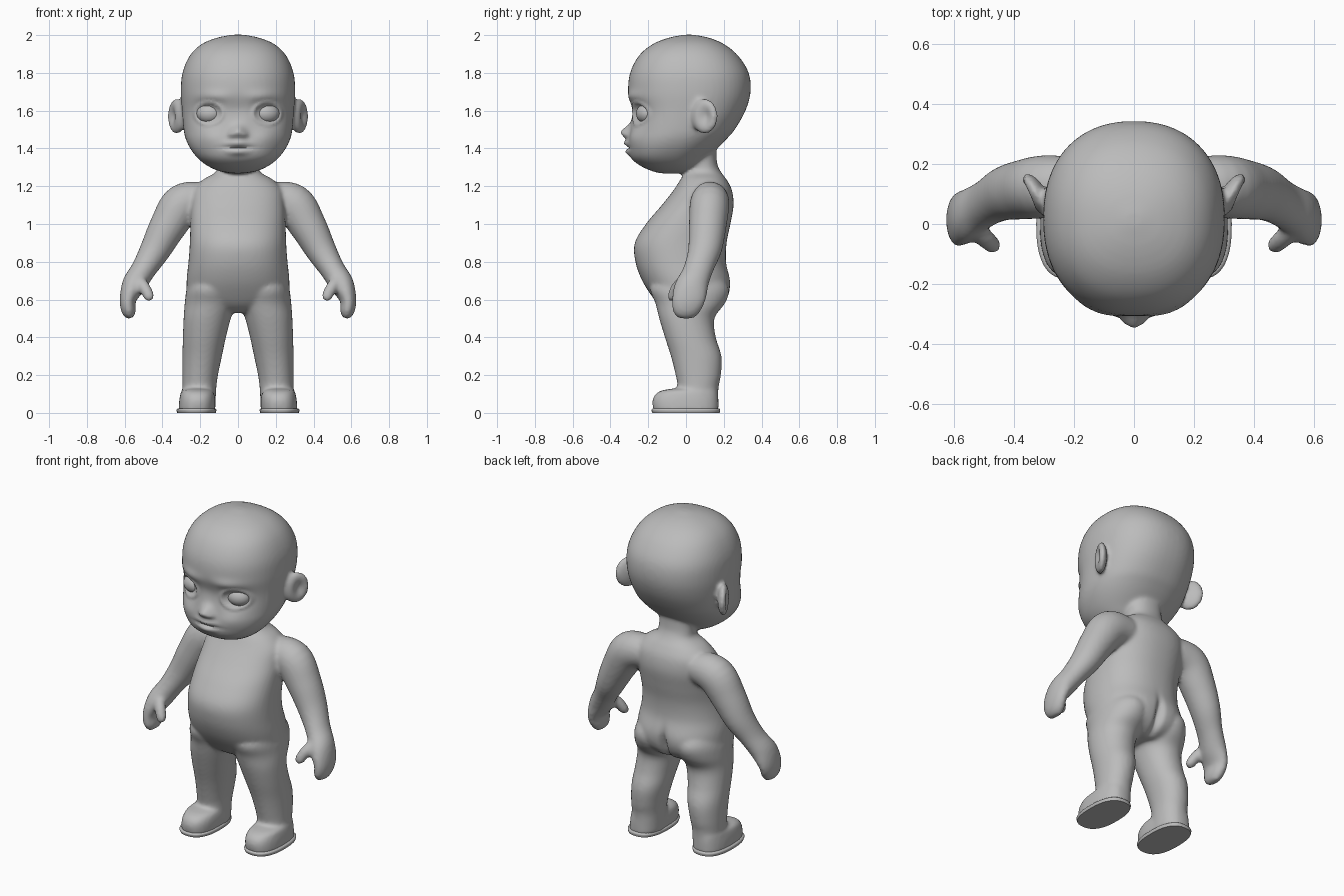
import bpy, bmesh, math
from mathutils import Vector, Matrix

if "Cube" in bpy.data.objects:
    bpy.data.objects.remove(bpy.data.objects["Cube"])

skin = bpy.data.materials.new("light grey")
skin.diffuse_color = (0.5, 0.5, 0.5, 1)
skin.use_nodes = True
skin.node_tree.nodes["Principled BSDF"].inputs["Base Color"].default_value = skin.diffuse_color


def spline(rows, steps=5):
    """Catmull-Rom interpolation of whole parameter rows."""
    out = []
    for i in range(len(rows) - 1):
        p0, p1 = rows[max(i - 1, 0)], rows[i]
        p2, p3 = rows[i + 1], rows[min(i + 2, len(rows) - 1)]
        for s in range(steps):
            t = s / steps
            out.append([0.5 * (2 * b + (c - a) * t + (2 * a - 5 * b + 4 * c - d) * t * t
                               + (3 * b - a - 3 * c + d) * t ** 3)
                        for a, b, c, d in zip(p0, p1, p2, p3)])
    return out + [list(rows[-1])]


def skin_rings(bm, rings):
    loops = [[bm.verts.new(p) for p in r] for r in rings]
    n = len(loops[0])
    faces = [bm.faces.new(loops[0]), bm.faces.new(loops[-1])]
    for a, b in zip(loops, loops[1:]):
        for i in range(n):
            j = (i + 1) % n
            faces.append(bm.faces.new((a[i], a[j], b[j], b[i])))
    bmesh.ops.recalc_face_normals(bm, faces=faces)


def super_pt(a, power):
    c, s = math.cos(a), math.sin(a)
    return (math.copysign(abs(c) ** (2 / power), c), math.copysign(abs(s) ** (2 / power), s))


def loft(bm, rows, power=2.0, side=1, n=40, steps=5):
    """Horizontal sections: z, x min, x max, y min, y max."""
    rings = []
    for z, x0, x1, y0, y1 in spline(rows, steps):
        ring = []
        for i in range(n):
            c, s = super_pt(2 * math.pi * i / n, power)
            ring.append((side * ((x0 + x1) / 2 + c * (x1 - x0) / 2),
                         (y0 + y1) / 2 + s * (y1 - y0) / 2, z))
        rings.append(ring)
    skin_rings(bm, rings)


def limb(bm, rows, side=1, n=24):
    """Tube along x, y, z with a radius in the xz plane and one along y."""
    pts = spline(rows)
    rings = []
    for k, (x, y, z, ru, rv) in enumerate(pts):
        a, b = pts[max(k - 1, 0)], pts[min(k + 1, len(pts) - 1)]
        t = Vector((b[0] - a[0], 0, b[2] - a[2])).normalized()
        u = Vector((-t.z, 0, t.x))
        ring = []
        for i in range(n):
            ang = 2 * math.pi * i / n
            p = Vector((x, y, z)) + u * ru * math.cos(ang) + Vector((0, rv * math.sin(ang), 0))
            ring.append((side * p.x, p.y, p.z))
        rings.append(ring)
    skin_rings(bm, rings)


def ellipsoid(bm, loc, radii, turn=0.0):
    m = Matrix.Translation(loc) @ Matrix.Rotation(turn, 4, 'Z') @ Matrix.Diagonal((*radii, 1))
    bmesh.ops.create_uvsphere(bm, u_segments=32, v_segments=20, radius=1, matrix=m)


def make_object(name, mesh):
    ob = bpy.data.objects.new(name, mesh)
    bpy.context.collection.objects.link(ob)
    mesh.materials.clear()
    mesh.materials.append(skin)
    return ob


def from_bmesh(name, bm):
    mesh = bpy.data.meshes.new(name)
    bm.to_mesh(mesh)
    bm.free()
    return make_object(name, mesh)


def smooth(ob, angle):
    bpy.ops.object.select_all(action='DESELECT')
    ob.select_set(True)
    bpy.context.view_layer.objects.active = ob
    bpy.ops.object.shade_smooth_by_angle(angle=math.radians(angle))


bm = bmesh.new()
# Head
head = [(1.268, .03, -.13, -.03), (1.28, .10, -.18, .02), (1.31, .165, -.245, .07),
        (1.35, .215, -.292, .11), (1.40, .253, -.306, .165), (1.45, .277, -.303, .215),
        (1.50, .288, -.296, .258), (1.60, .297, -.296, .315), (1.70, .303, -.307, .342),
        (1.80, .294, -.296, .332), (1.89, .256, -.25, .277), (1.95, .196, -.18, .205),
        (1.985, .115, -.095, .125), (2.002, .03, -.01, .04)]
loft(bm, [(z, -w, w, a, b) for z, w, a, b in head], 2.25, n=56)
# Neck and torso
torso = [(.53, .09, -.08, .13), (.56, .20, -.13, .18), (.61, .265, -.175, .215),
         (.70, .272, -.232, .232), (.80, .262, -.268, .212), (.90, .255, -.271, .215),
         (1.0, .252, -.212, .235), (1.1, .248, -.128, .252), (1.18, .235, -.065, .243),
         (1.235, .185, -.03, .215), (1.275, .118, -.005, .185), (1.32, .108, .0, .165),
         (1.40, .11, -.02, .16)]
loft(bm, [(z, -w, w, a, b) for z, w, a, b in torso], 2.25, n=56)
leg = [(.74, .05, .23, -.15, .17), (.66, .02, .27, -.19, .215), (.58, .012, .282, -.162, .20),
       (.50, .038, .288, -.142, .15), (.40, .064, .292, -.112, .158), (.30, .085, .294, -.08, .188),
       (.20, .106, .294, -.055, .185), (.13, .115, .294, -.045, .172), (.02, .12, .295, -.06, .172)]
foot = [(.008, .122, .315, -.172, .172), (.06, .12, .312, -.178, .172), (.095, .124, .306, -.165, .17),
        (.118, .135, .298, -.13, .16), (.13, .17, .26, -.06, .10)]
sole = [(0, .118, .322, -.178, .178), (.016, .114, .326, -.183, .181), (.024, .122, .318, -.175, .174)]
arm = [(.17, .13, 1.13, .09, .09), (.29, .125, 1.105, .11, .105), (.37, .115, .99, .098, .10),
       (.44, .10, .86, .081, .09), (.50, .065, .76, .066, .082), (.55, .03, .68, .064, .09),
       (.583, .015, .60, .044, .09), (.577, .003, .535, .038, .072), (.565, 0, .503, .018, .04)]
thumb = [(.545, .0, .72, .03, .03), (.51, -.035, .68, .034, .036), (.482, -.06, .64, .031, .032),
         (.47, -.072, .61, .027, .027), (.466, -.076, .594, .013, .013)]
ear_dir = math.atan2(.85, .5)
for side in (1, -1):
    loft(bm, leg, 2.1, side)
    loft(bm, foot, 2.5, side)
    limb(bm, arm, side)
    limb(bm, thumb, side)
    turn = ear_dir if side > 0 else math.pi - ear_dir
    ellipsoid(bm, (side * .325, .098, 1.57), (.079, .034, .093), turn)

# Fuse all body parts into one smooth skin
rough = from_bmesh("rough_body", bm)
mod = rough.modifiers.new("fuse", 'REMESH')
mod.mode = 'VOXEL'
mod.voxel_size = 0.011
mod = rough.modifiers.new("soften", 'SMOOTH')
mod.factor, mod.iterations = 0.5, 7
bpy.context.view_layer.update()
dg = bpy.context.evaluated_depsgraph_get()
mesh = bpy.data.meshes.new_from_object(rough.evaluated_get(dg))
bpy.data.objects.remove(rough)
body = make_object("body", mesh)


def bump(a, ra, b, rb):
    return math.exp(-(a / ra) ** 2 - (b / rb) ** 2)


# Facial features, ears and creases as soft displacements
ear_n = Vector((.85, -.5, 0)).normalized()
normals = [v.normal.copy() for v in mesh.vertices]
for v, nrm in zip(mesh.vertices, normals):
    x, y, z = abs(v.co.x), v.co.y, v.co.z
    sx = 1 if v.co.x > 0 else -1
    if z > 1.27 and y < -.12:
        d = 0.03 * bump(x - .155, .075, z - 1.588, .06)       # eye sockets
        d += 0.012 * bump(x, .06, z - 1.60, .06)              # nose bridge dip
        d -= 0.048 * bump(x, .036, z - 1.487, .034)           # nose tip
        d -= 0.014 * bump(x - .035, .02, z - 1.473, .018)     # nostrils
        d -= 0.012 * bump(x - .13, .08, z - 1.675, .03)       # brows
        d -= 0.022 * bump(x, .055, z - 1.427, .017)           # upper lip
        d -= 0.018 * bump(x, .05, z - 1.383, .018)            # lower lip
        d += 0.014 * bump(x, .075, z - 1.405, .008)           # mouth line
        d -= 0.012 * bump(x - .15, .07, z - 1.46, .05)        # cheeks
        r = math.hypot((x - .155) / .07, (z - 1.585) / .054)  # eyelid rims
        d -= 0.010 * math.exp(-((r - 1.05) / .16) ** 2)
        v.co.y += d
    elif z > 1.45 and x > .29 and Vector((nrm.x * sx, nrm.y, 0)).dot(ear_n) > .3:
        q = Vector((x - .34, y - .105, 0)).dot(Vector((.5, .85, 0)))
        k = 0.026 * bump(q, .036, z - 1.57, .05)              # ear hollows
        v.co.x -= sx * ear_n.x * k
        v.co.y -= ear_n.y * k
    elif y > .08 and .48 < z < .82:
        v.co.y -= 0.035 * bump(x, .022, z - .62, .09)         # seat crease
        v.co.y += 0.012 * bump(x - .12, .09, z - .64, .08)
smooth(body, 80)

# Eyeballs and flat soles
for side, label in ((1, "left"), (-1, "right")):
    bm = bmesh.new()
    ellipsoid(bm, (side * .155, -.212, 1.585), (.066, .05, .052), side * .35)
    smooth(from_bmesh(label + "_eye", bm), 60)
    bm = bmesh.new()
    loft(bm, sole, 2.5, side, steps=3)
    smooth(from_bmesh(label + "_sole", bm), 50)
